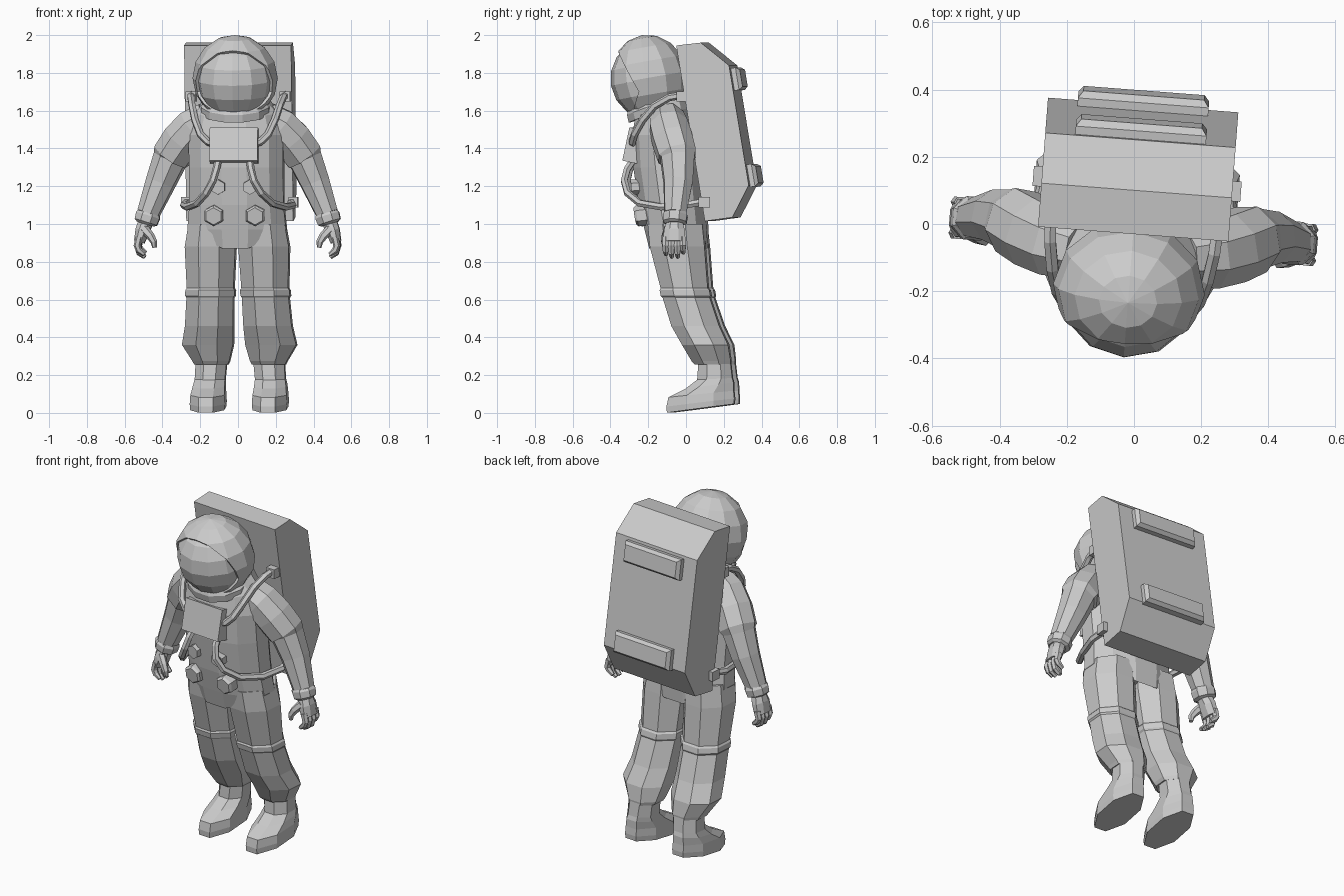
import bpy, bmesh, math
from mathutils import Vector, Matrix

YAW = math.radians(-4.4)   # the whole figure is turned slightly
suit = bpy.data.materials.new("suit grey")
suit.diffuse_color = (0.6, 0.6, 0.6, 1)


def finish(name, bm, mirror=False):
    bmesh.ops.recalc_face_normals(bm, faces=bm.faces[:])
    me = bpy.data.meshes.new(name)
    bm.to_mesh(me)
    bm.free()
    me.materials.append(suit)
    ob = bpy.data.objects.new(name, me)
    bpy.context.collection.objects.link(ob)
    ob.rotation_euler.z = YAW
    if mirror:
        ob.modifiers.new("mirror", 'MIRROR').use_axis[0] = True
    return ob


def loft(name, rings, mirror=False):
    """Skin a list of point rings and cap both ends."""
    bm = bmesh.new()
    vs = [[bm.verts.new(p) for p in r] for r in rings]
    n = len(vs[0])
    for a, b in zip(vs, vs[1:]):
        for i in range(n):
            j = (i + 1) % n
            bm.faces.new((a[i], a[j], b[j], b[i]))
    bm.faces.new(vs[0])
    bm.faces.new(vs[-1])
    return finish(name, bm, mirror)


def ring(z, cx, cy, rx, ry, n=8, tilt=0, vee=0):
    """Horizontal polygon with flat sides; tilt slopes it along y, vee along |x|."""
    k = 1 / math.cos(math.pi / n)
    pts = []
    for i in range(n):
        a = (i + 0.5) * 2 * math.pi / n
        x, y = rx * k * math.cos(a), ry * k * math.sin(a)
        pts.append((cx + x, cy + y, z + tilt * y + vee * abs(x)))
    return pts


def tube(name, pts, radii, n=6, mirror=True):
    """Sweep a polygon along a path; a radius may be a (u, v) pair."""
    pts = [Vector(p) for p in pts]
    if not isinstance(radii, list):
        radii = [radii] * len(pts)
    rings, u = [], None
    for i, p in enumerate(pts):
        t = (pts[min(i + 1, len(pts) - 1)] - pts[max(i - 1, 0)]).normalized()
        if u is None:
            u = Vector((1, 0, 0)) if abs(t.y) > 0.8 else Vector((0, 1, 0))
        u = (u - t * u.dot(t)).normalized()
        v = t.cross(u)
        ru, rv = radii[i] if isinstance(radii[i], tuple) else (radii[i],) * 2
        angs = [(k + 0.5) * 2 * math.pi / n for k in range(n)]
        rings.append([p + u * ru * math.cos(a) + v * rv * math.sin(a) for a in angs])
    return loft(name, rings, mirror)


def box(name, c, size, rx=0.0, mirror=False):
    bm = bmesh.new()
    m = Matrix.Translation(c) @ Matrix.Rotation(rx, 4, 'X') @ Matrix.Diagonal((*size, 1))
    bmesh.ops.create_cube(bm, size=1, matrix=m)
    return finish(name, bm, mirror)


# Torso jacket with a V-shaped hem
loft("torso", [
    ring(0.84, 0, -0.04, 0.245, 0.15, 12, 0, 0.45),
    ring(0.97, 0, -0.05, 0.262, 0.165, 12),
    ring(1.10, 0, -0.07, 0.25, 0.175, 12),
    ring(1.30, 0, -0.095, 0.25, 0.18, 12),
    ring(1.47, 0, -0.115, 0.25, 0.165, 12),
    ring(1.59, 0, -0.12, 0.22, 0.145, 12, 0.15),
    ring(1.655, 0, -0.13, 0.17, 0.13, 12, 0.4)])
# Neck collar under the helmet
loft("neck_collar", [
    ring(1.59, 0, -0.15, 0.18, 0.15, 12, 0.35),
    ring(1.63, 0, -0.16, 0.18, 0.15, 12, 0.35),
    ring(1.66, 0, -0.17, 0.15, 0.13, 12, 0.35)])

# Trouser legs with a raised knee seam and baggy lower hem
loft("leg", [
    ring(1.00, 0.135, -0.045, 0.12, 0.145),
    ring(0.88, 0.142, -0.032, 0.134, 0.145),
    ring(0.66, 0.145, 0.005, 0.124, 0.125),
    ring(0.65, 0.145, 0.007, 0.131, 0.132),
    ring(0.62, 0.147, 0.013, 0.131, 0.132),
    ring(0.61, 0.147, 0.016, 0.124, 0.125),
    ring(0.46, 0.155, 0.065, 0.128, 0.127),
    ring(0.36, 0.168, 0.118, 0.135, 0.122),
    ring(0.275, 0.153, 0.148, 0.098, 0.104),
    ring(0.255, 0.153, 0.155, 0.088, 0.094)], True)

# Boots with sloping soles
loft("boot", [
    ring(0.27, 0.153, 0.165, 0.082, 0.085),
    ring(0.18, 0.160, 0.167, 0.080, 0.093, tilt=0.05),
    ring(0.145, 0.163, 0.140, 0.085, 0.127, tilt=0.13),
    ring(0.10, 0.165, 0.095, 0.090, 0.173, tilt=0.1),
    ring(0.055, 0.165, 0.092, 0.093, 0.180, tilt=0.12),
    ring(0.024, 0.165, 0.092, 0.090, 0.178, tilt=0.13)], True)

# Arms: sleeve with elbow seam, then glove cuff
tube("arm", [(0.15, -0.09, 1.56), (0.225, -0.075, 1.515), (0.29, -0.05, 1.445),
             (0.35, -0.02, 1.36), (0.358, -0.018, 1.345), (0.41, -0.01, 1.22),
             (0.475, -0.02, 1.055)],
     [0.095, 0.108, 0.112, 0.108, 0.095, 0.082, 0.062], 8)
tube("glove_cuff", [(0.472, -0.02, 1.06), (0.476, -0.02, 1.045), (0.487, -0.022, 1.01),
                    (0.49, -0.022, 1.0)], [0.062, 0.07, 0.066, 0.05], 8)
# Hand: palm, four curled fingers and a thumb
tube("palm", [(0.488, -0.022, 1.01), (0.505, -0.022, 0.965), (0.522, -0.022, 0.905)],
     [(0.045, 0.042), (0.06, 0.04), (0.062, 0.03)], 8)
for i, (y, d) in enumerate([(-0.068, 0.01), (-0.037, -0.004), (-0.005, -0.004), (0.024, 0.018)]):
    tube("finger_%d" % (i + 1), [(0.52, y, 0.93), (0.53, y, 0.885), (0.52, y, 0.85 + d),
                                 (0.492, y, 0.828 + d)], [0.019, 0.019, 0.017, 0.011], 6)
tube("thumb", [(0.495, -0.055, 0.975), (0.458, -0.075, 0.935), (0.44, -0.082, 0.905),
               (0.437, -0.08, 0.875)], [0.026, 0.022, 0.018, 0.012], 6)


# Helmet: faceted shell cut open by two planes, with a visor globe inside
def globe(centre, radii, tilt):
    bm = bmesh.new()
    bmesh.ops.create_uvsphere(bm, u_segments=12, v_segments=8, radius=1)
    bmesh.ops.transform(bm, verts=bm.verts[:], matrix=Matrix.Translation(centre)
                        @ Matrix.Rotation(tilt, 4, 'X') @ Matrix.Diagonal((*radii, 1)))
    return bm


shell = globe((0, -0.195, 1.772), (0.225, 0.205, 0.23), math.radians(10))
corner = Vector((0, -0.235, 1.70))
planes = [Vector((0, -0.87, -0.49)), Vector((0, -0.94, 0.34))]
for nrm in planes:
    bmesh.ops.bisect_plane(shell, geom=shell.verts[:] + shell.edges[:] + shell.faces[:],
                           plane_co=corner, plane_no=nrm)
front = [f for f in shell.faces
         if all((f.calc_center_median() - corner).dot(n) > 0 for n in planes)]
bmesh.ops.delete(shell, geom=front, context='FACES')
helmet = finish("helmet_shell", shell)
sol = helmet.modifiers.new("thickness", 'SOLIDIFY')
sol.thickness, sol.offset = 0.025, -0.9
finish("visor", globe((0, -0.205, 1.765), (0.206, 0.196, 0.208), math.radians(10)))

# Backpack: bevelled side profile extruded across
prof = [(-0.03, 1.945), (0.10, 1.96), (0.25, 1.84), (0.355, 1.205), (0.268, 1.035), (0.122, 1.015)]
loft("backpack", [[(x, y, z) for y, z in prof] for x in (-0.284, 0.284)])
# Two raised bars on the back of the pack
lean = math.atan2(0.105, 0.635)
out = Vector((0, math.cos(lean), math.sin(lean)))
up = Vector((0, -math.sin(lean), math.cos(lean)))
for name, z in (("upper_pack_bar", 1.765), ("lower_pack_bar", 1.255)):
    c = Vector((0, 0.25 + (1.84 - z) * 0.165, z))
    loft(name, [[c + Vector((sx * w, 0, 0)) + up * sz * h + out * d
                 for sx, sz in ((-1, -1), (1, -1), (1, 1), (-1, 1))]
                for w, h, d in ((0.195, 0.06, -0.02), (0.195, 0.06, 0.025), (0.18, 0.045, 0.045))])

# Chest control box
box("chest_box", (0, -0.268, 1.415), (0.255, 0.085, 0.18), math.radians(-12))
# Hoses from pack to chest box, with square fittings
tube("upper_hose", [(0.25, 0.02, 1.685), (0.245, -0.07, 1.67), (0.232, -0.15, 1.625),
                    (0.212, -0.215, 1.55), (0.18, -0.26, 1.475), (0.14, -0.275, 1.435),
                    (0.10, -0.27, 1.42)], 0.02)
tube("lower_hose", [(0.08, -0.26, 1.36), (0.092, -0.305, 1.29), (0.108, -0.32, 1.23),
                    (0.145, -0.30, 1.165), (0.20, -0.23, 1.11), (0.26, -0.11, 1.09),
                    (0.29, 0.02, 1.10), (0.27, 0.13, 1.12)], 0.02)
box("shoulder_fitting", (0.25, -0.005, 1.675), (0.055, 0.05, 0.055), mirror=True)
box("waist_fitting", (0.285, 0.12, 1.115), (0.05, 0.06, 0.055), mirror=True)

# Belly dials and hose clips
tube("belly_dial", [(0.108, -0.19, 1.05), (0.11, -0.25, 1.043), (0.11, -0.262, 1.041)],
     [0.056, 0.056, 0.046], 6)
tube("hose_clip", [(0.08, -0.22, 1.20), (0.085, -0.285, 1.195)], 0.04, 6)
